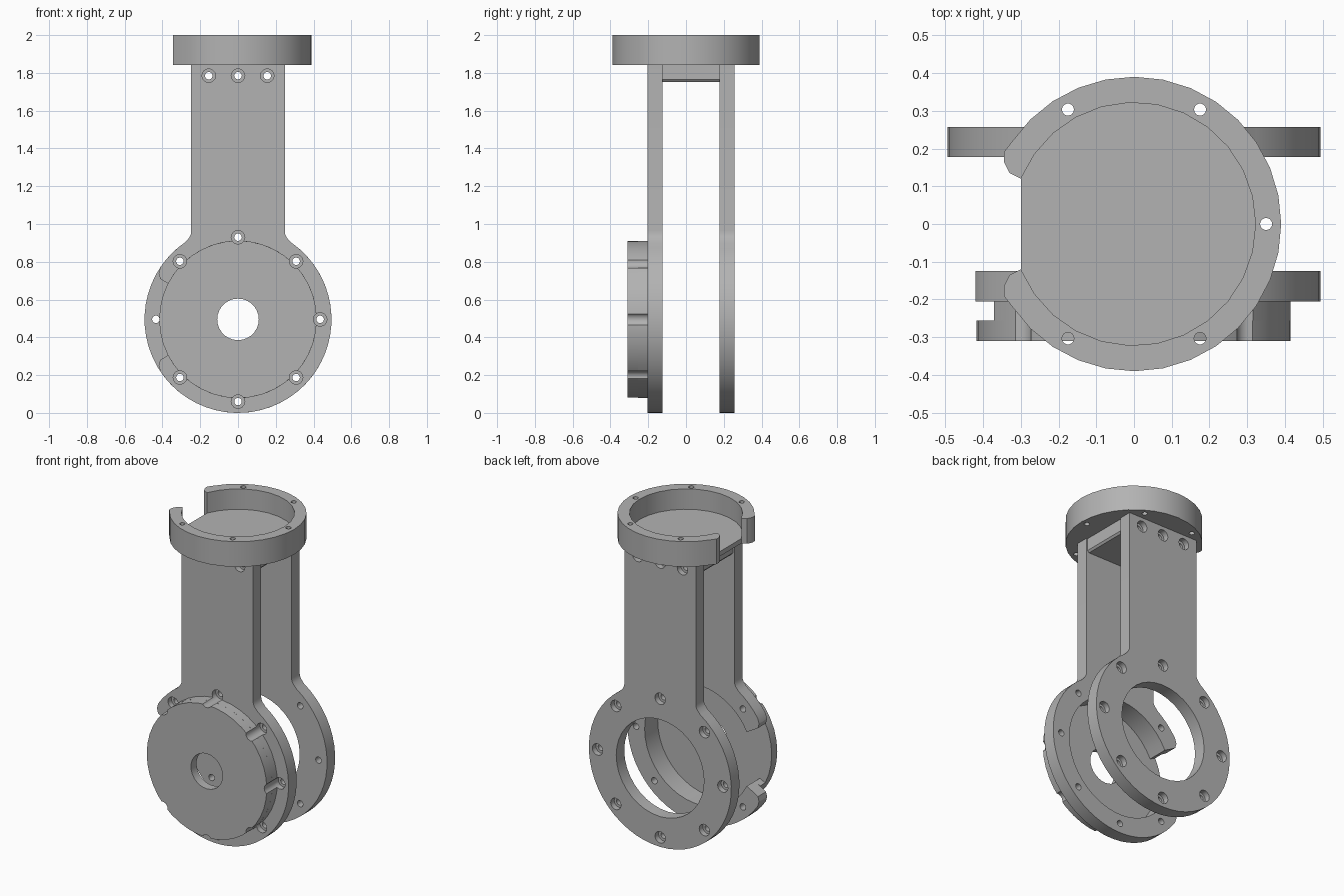
import bpy, bmesh
from math import sin, cos, radians

cube = bpy.data.objects.get("Cube")
if cube:
    bpy.data.objects.remove(cube, do_unlink=True)

grey = bpy.data.materials.new("plain grey")
grey.use_nodes = True
grey.diffuse_color = (0.45, 0.45, 0.45, 1)
grey.node_tree.nodes["Principled BSDF"].inputs["Base Color"].default_value = (0.45, 0.45, 0.45, 1)

HUB = 0.495        # height of the hub axis, also the outer hub radius
SCREW_R = 0.435    # screw circle of the hub
STEM = 0.248       # half width of the arms
DECK = 1.842       # underside of the tray


def arc(r, a, b, n=32, c=(0, 0)):
    return [(c[0] + r * cos(radians(a + (b - a) * i / n)),
             c[1] + r * sin(radians(a + (b - a) * i / n))) for i in range(n + 1)]


def circle(r, c=(0, 0), n=32):
    return arc(r, 0, 360, n, c)[:-1]


def lift(points):
    return [(x, z + HUB) for x, z in points]


def prism(name, loops, axis, lo, hi):
    """Extrude closed outlines along z (x, y points) or y (x, z points)."""
    bm = bmesh.new()
    for loop in loops:
        place = [(u, v, lo) if axis == 'z' else (u, lo, v) for u, v in loop]
        face = bm.faces.new([bm.verts.new(p) for p in place])
        new = bmesh.ops.extrude_face_region(bm, geom=[face])["geom"]
        shift = (0, 0, hi - lo) if axis == 'z' else (0, hi - lo, 0)
        bmesh.ops.translate(bm, vec=shift, verts=[g for g in new if isinstance(g, bmesh.types.BMVert)])
    bmesh.ops.recalc_face_normals(bm, faces=bm.faces)
    mesh = bpy.data.meshes.new(name)
    bm.to_mesh(mesh)
    bm.free()
    obj = bpy.data.objects.new(name, mesh)
    bpy.context.collection.objects.link(obj)
    mesh.materials.append(grey)
    return obj


def activate(obj):
    bpy.ops.object.select_all(action='DESELECT')
    obj.select_set(True)
    bpy.context.view_layer.objects.active = obj


def drill(obj, centres, r, axis, lo, hi, n=14):
    cutter = prism("cutter", [circle(r, c, n) for c in centres], axis, lo, hi)
    cutter.hide_render = True
    mod = obj.modifiers.new("drill", 'BOOLEAN')
    mod.operation, mod.solver, mod.object = 'DIFFERENCE', 'EXACT', cutter
    activate(obj)
    bpy.ops.object.modifier_apply(modifier=mod.name)
    bpy.data.objects.remove(cutter, do_unlink=True)


def finish(*objs):
    for obj in objs:
        activate(obj)
        bpy.ops.object.shade_smooth_by_angle(angle=radians(30))


def flip(points):
    """Mirror an outline end and reverse it so the path continues."""
    return [(x, -y) for x, y in reversed(points)]


# Screw positions
hub_screws = lift([(SCREW_R * cos(radians(a)), SCREW_R * sin(radians(a))) for a in range(0, 360, 45)])
open_screws = [c for c in hub_screws if c[0] > -0.4]
top_screws = [(x, 1.785) for x in (-0.155, 0, 0.155)]

# Round tray with an opening on one side
lip = [(-0.345, 0.19), (-0.345, 0.165), (-0.33, 0.135), (-0.30, 0.12)]
outer = arc(0.39, -146, 146, 26)
rim = prism("tray_rim", [outer + lip + arc(0.322, 158, -158, 24)[1:-1] + flip(lip)], 'z', 1.872, 2)
floor = prism("tray_floor", [outer + lip + flip(lip)], 'z', DECK, 1.872)
tray_holes = [(0.35 * cos(radians(a)), 0.35 * sin(radians(a))) for a in (0, 60, 120, 240, 300)]
for part in (rim, floor):
    drill(part, tray_holes, 0.016, 'z', 1.7, 2.1)

# Outline of an arm's stem with its small fillets, from right to left
half = [(0.258, 0.928), (0.25, 0.945), (STEM, 0.965), (STEM, DECK)]
stem = half + [(-x, z) for x, z in reversed(half)]

# Front arm: stem with an open ring
tip = [(-0.42, 0.245), (-0.412, 0.215), (-0.385, 0.198)]
front_path = (lift(arc(HUB, -146, 55.6, 34)) + stem + lift(arc(HUB, 124.4, 146, 4))
              + lift(tip) + lift(arc(0.375, 153, -153, 36)) + lift(flip(tip)))
front_arm = prism("front_arm", [front_path], 'y', -0.205, -0.125)

# Back arm: stem with a closed ring
back_arm = prism("back_arm", [lift(arc(HUB, -235.6, 55.6, 44)) + stem], 'y', 0.177, 0.257)
drill(back_arm, [(0, HUB)], 0.305, 'y', 0.1, 0.3, 36)

# Counterbored screw holes through both arms
for arm, screws, lo, hi in ((front_arm, open_screws, -0.3, -0.17),
                            (back_arm, hub_screws, 0.222, 0.3)):
    drill(arm, screws + top_screws, 0.02, 'y', -0.4, 0.4)
    drill(arm, screws + top_screws, 0.036, 'y', lo, hi)

# Hollow hub cover: plate and open wall, notched around the screws
plate = prism("cover_plate", [lift(circle(0.417, n=40))], 'y', -0.31, -0.255)
wall = prism("cover_wall", [lift(arc(0.417, -153, 153, 36) + arc(0.375, 153, -153, 36))], 'y', -0.255, -0.205)
drill(plate, [(0, HUB)], 0.11, 'y', -0.4, -0.2, 28)
for part in (plate, wall):
    drill(part, open_screws, 0.036, 'y', -0.4, -0.1)

# Bridge block joining the arms under the tray
w = STEM - 0.008
bridge = prism("bridge_block", [[(-w, DECK), (-w, 1.765), (0.01 - w, 1.753),
                                 (w - 0.01, 1.753), (w, 1.765), (w, DECK)]], 'y', -0.125, 0.177)
drill(bridge, top_screws, 0.02, 'y', -0.4, 0.4)

finish(rim, floor, front_arm, back_arm, plate, wall, bridge)
